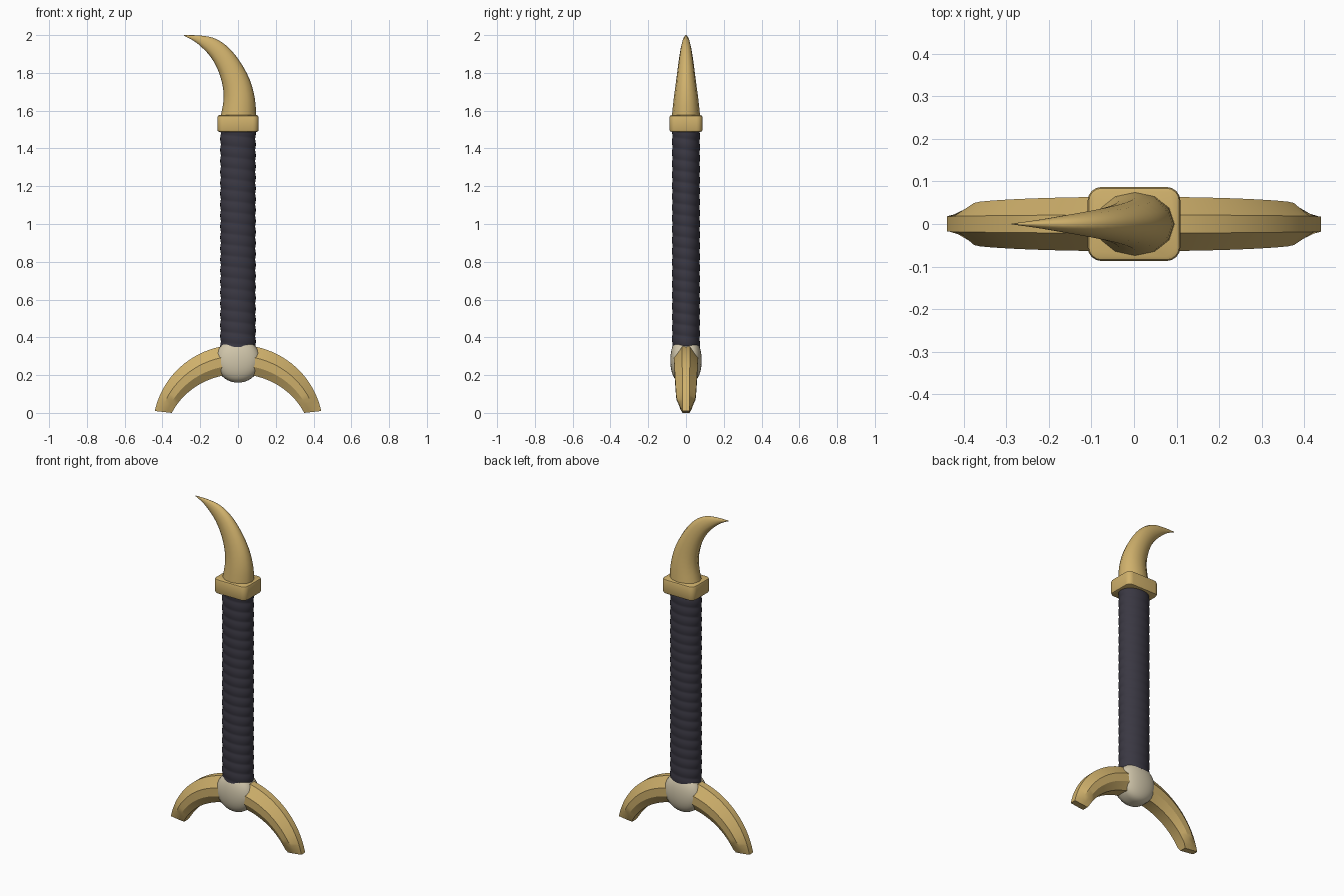
import bpy, bmesh
from math import sin, cos, pi, radians, copysign

cube = bpy.data.objects.get("Cube")
if cube:
    bpy.data.objects.remove(cube, do_unlink=True)


def material(name, rgb):
    m = bpy.data.materials.new(name)
    m.use_nodes = True
    m.diffuse_color = (*rgb, 1)
    m.node_tree.nodes["Principled BSDF"].inputs["Base Color"].default_value = (*rgb, 1)
    return m


gold = material("gold", (0.63, 0.44, 0.15))
bone = material("bone", (0.64, 0.57, 0.41))
leather = material("dark leather", (0.042, 0.039, 0.055))


def finish(name, bm, mat, angle):
    bmesh.ops.recalc_face_normals(bm, faces=bm.faces)
    mesh = bpy.data.meshes.new(name)
    bm.to_mesh(mesh)
    bm.free()
    mesh.materials.append(mat)
    ob = bpy.data.objects.new(name, mesh)
    bpy.context.collection.objects.link(ob)
    bpy.ops.object.select_all(action='DESELECT')
    bpy.context.view_layer.objects.active = ob
    ob.select_set(True)
    bpy.ops.object.shade_smooth_by_angle(angle=radians(angle))
    return ob


def loft(name, rings, mat, angle=35):
    """Skin a list of closed rings and cap both ends."""
    bm = bmesh.new()
    rows = [[bm.verts.new(p) for p in ring] for ring in rings]
    n = len(rows[0])
    for a, b in zip(rows, rows[1:]):
        for i in range(n):
            j = (i + 1) % n
            bm.faces.new((a[i], a[j], b[j], b[i]))
    bm.faces.new(rows[0])
    bm.faces.new(rows[-1])
    return finish(name, bm, mat, angle)


def spline(points, steps):
    """Smooth Catmull-Rom sampling of a short station list."""
    p = [points[0], *points, points[-1]]
    out = []
    for k in range(len(points) - 1):
        for s in range(steps):
            t = s / steps
            out.append([0.5 * (2 * b + (c - a) * t + (2 * a - 5 * b + 4 * c - d) * t * t
                               + (3 * b - a - 3 * c + d) * t ** 3)
                        for a, b, c, d in zip(*p[k:k + 4])])
    return out + [list(points[-1])]


# Curved horn: stations of (inner x, inner z, outer x, outer z, half depth)
stations = [(-0.094, 1.56, 0.096, 1.56, 0.076), (-0.077, 1.65, 0.09, 1.66, 0.066),
            (-0.08, 1.725, 0.062, 1.765, 0.054), (-0.104, 1.81, 0.005, 1.868, 0.042),
            (-0.145, 1.885, -0.06, 1.943, 0.031), (-0.197, 1.94, -0.13, 1.985, 0.02),
            (-0.24, 1.973, -0.205, 1.998, 0.01), (-0.288, 1.997, -0.286, 2.0, 0.001)]
rings = []
for xi, zi, xo, zo, d in spline(stations, 3):
    ring = []
    for k in range(12):
        a = 2 * pi * k / 12
        f = (1 + cos(a)) / 2
        ring.append((xi + (xo - xi) * f, d * sin(a), zi + (zo - zi) * f))
    rings.append(ring)
loft("horn", rings, gold, 50)

# Rounded rectangular collar
bm = bmesh.new()
bmesh.ops.create_cube(bm, size=1)
for v in bm.verts:
    v.co = (v.co.x * 0.218, v.co.y * 0.174, v.co.z * 0.088 + 1.532)
upright = [e for e in bm.edges if abs(e.verts[0].co.z - e.verts[1].co.z) > 0.01]
bmesh.ops.bevel(bm, geom=upright, offset=0.032, segments=4, profile=0.5, affect='EDGES')
rims = [e for e in bm.edges if abs(e.verts[0].co.z - e.verts[1].co.z) < 0.001]
bmesh.ops.bevel(bm, geom=rims, offset=0.01, segments=2, profile=0.5, affect='EDGES')
finish("collar", bm, gold, 40)

# Leather grip with a shallow spiral wrap
rings = []
rows = 228
for r in range(rows + 1):
    z = 0.35 + 1.16 * r / rows
    ring = []
    for k in range(32):
        a = 2 * pi * k / 32
        swell = 0.97 + 0.045 * abs(sin(pi * z / 0.058 + a / 2))
        ring.append((0.093 * swell * cos(a), 0.073 * swell * sin(a), z))
    rings.append(ring)
loft("grip", rings, leather, 50)

# Flattened bone knob
bm = bmesh.new()
bmesh.ops.create_uvsphere(bm, u_segments=32, v_segments=20, radius=1)
for v in bm.verts:
    y = copysign(abs(v.co.y) ** 0.6, v.co.y) if abs(v.co.y) > 0.0001 else 0
    v.co = (v.co.x * 0.12, y * 0.083, v.co.z * 0.118 + 0.278)
finish("knob", bm, bone, 60)

# Arched crosspiece: narrow ridge outside, broad flanks, tapered tips
profile = [(1, 0.36), (0.62, 1), (0.3, 1), (0, 0.6)]
section = profile + [(f, -w) for f, w in reversed(profile)]
rings = []
for k in range(41):
    s = -1 + k / 20
    ao, ai = radians(90 - 78.2 * s), radians(90 - 64 * s)
    xo, zo = 0.45 * cos(ao), 0.44 * sin(ao) - 0.08
    xi, zi = 0.39 * cos(ai), 0.365 * sin(ai) - 0.16
    t = abs(s)
    half = 0.064 - 0.018 * t * t
    if t > 0.84:
        half -= 0.027 * (t - 0.84) / 0.16
    ring = []
    for f, w in section:
        y = copysign(min(abs(w) * 0.062 * (1 - 0.2 * t), half), w) if abs(w) < 1 else w * half
        ring.append((xi + (xo - xi) * f, y, max(0, zi + (zo - zi) * f)))
    rings.append(ring)
loft("crosspiece", rings, gold, 28)
